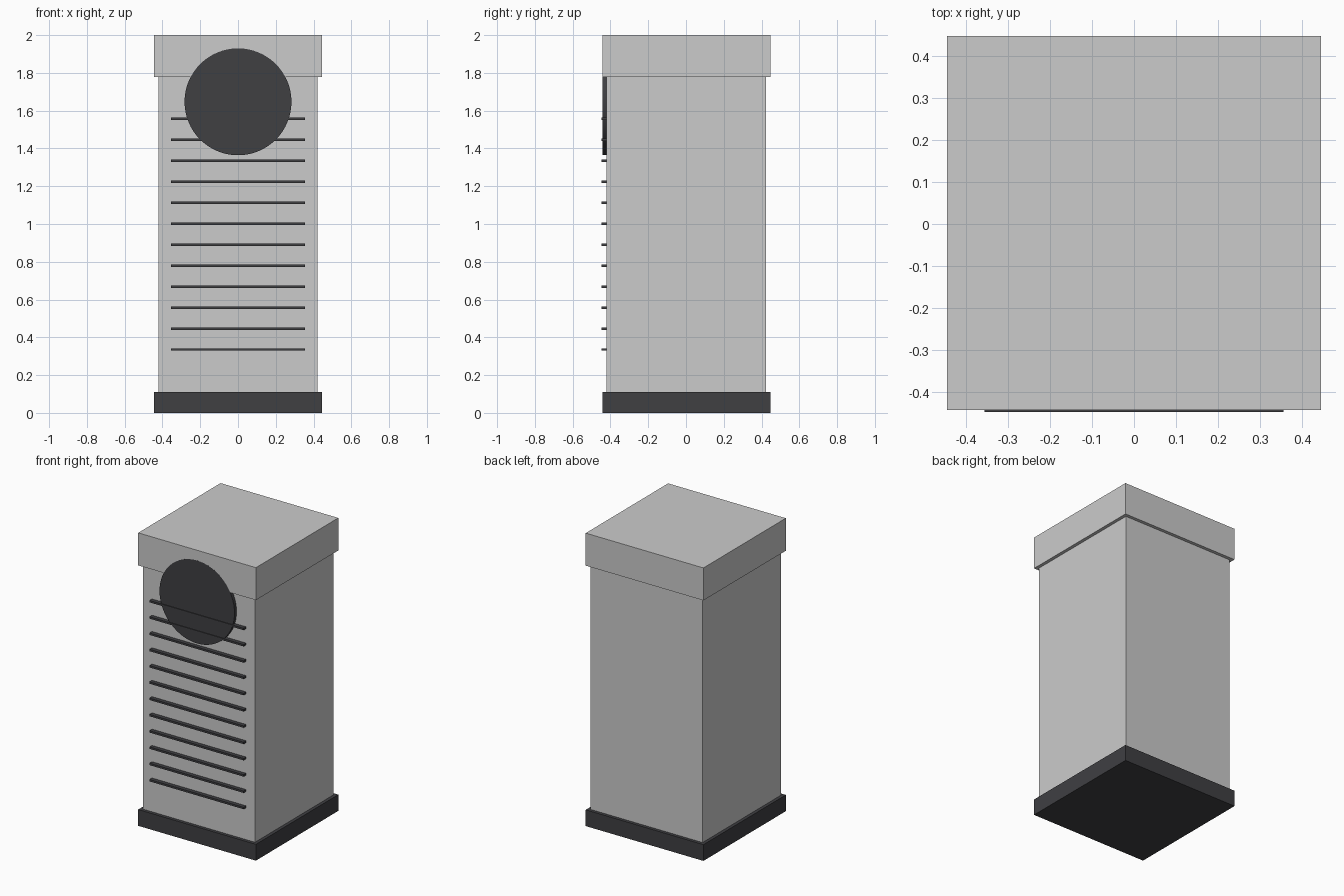
import bpy
import math

if "Cube" in bpy.data.objects:
    bpy.data.objects.remove(bpy.data.objects["Cube"])

dark = bpy.data.materials.new("dark_grey")
dark.diffuse_color = (0.05, 0.05, 0.055, 1)
dark.use_nodes = True
dark.node_tree.nodes["Principled BSDF"].inputs["Base Color"].default_value = dark.diffuse_color

OFF = 0.0025  # cabinet sits slightly back because the slats protrude in front


def box(name, hx, y0, y1, z0, z1, mat=None):
    bpy.ops.mesh.primitive_cube_add(size=1, location=(0, (y0 + y1) / 2, (z0 + z1) / 2))
    ob = bpy.context.object
    ob.name = name
    ob.scale = (2 * hx, y1 - y0, z1 - z0)
    bpy.ops.object.transform_apply(location=False, rotation=False, scale=True)
    if mat:
        ob.data.materials.append(mat)
    return ob


# Cabinet: plinth, body and cap
box("base", 0.4444, -0.4444 + OFF, 0.4444 + OFF, 0, 0.111, dark)
box("body", 0.4222, -0.4222 + OFF, 0.4222 + OFF, 0.111, 1.778)
box("cap", 0.4444, -0.4444 + OFF, 0.4444 + OFF, 1.778, 2.0)

# Round front disc, flush with the cap face
front, back = -0.4444 + OFF - 0.0003, -0.4222 + OFF
bpy.ops.mesh.primitive_cylinder_add(vertices=64, radius=0.283, depth=back - front,
                                    location=(0, (front + back) / 2, 1.647),
                                    rotation=(math.pi / 2, 0, 0))
disc = bpy.context.object
disc.name = "front_disc"
disc.data.materials.append(dark)
bpy.ops.object.shade_smooth_by_angle()

# Horizontal grille slats
for i in range(12):
    z = 0.3355 + i * 0.1111
    box(f"grille_slat_{i + 1}", 0.3556, -0.447, -0.42, z - 0.0065, z + 0.0065, dark)
